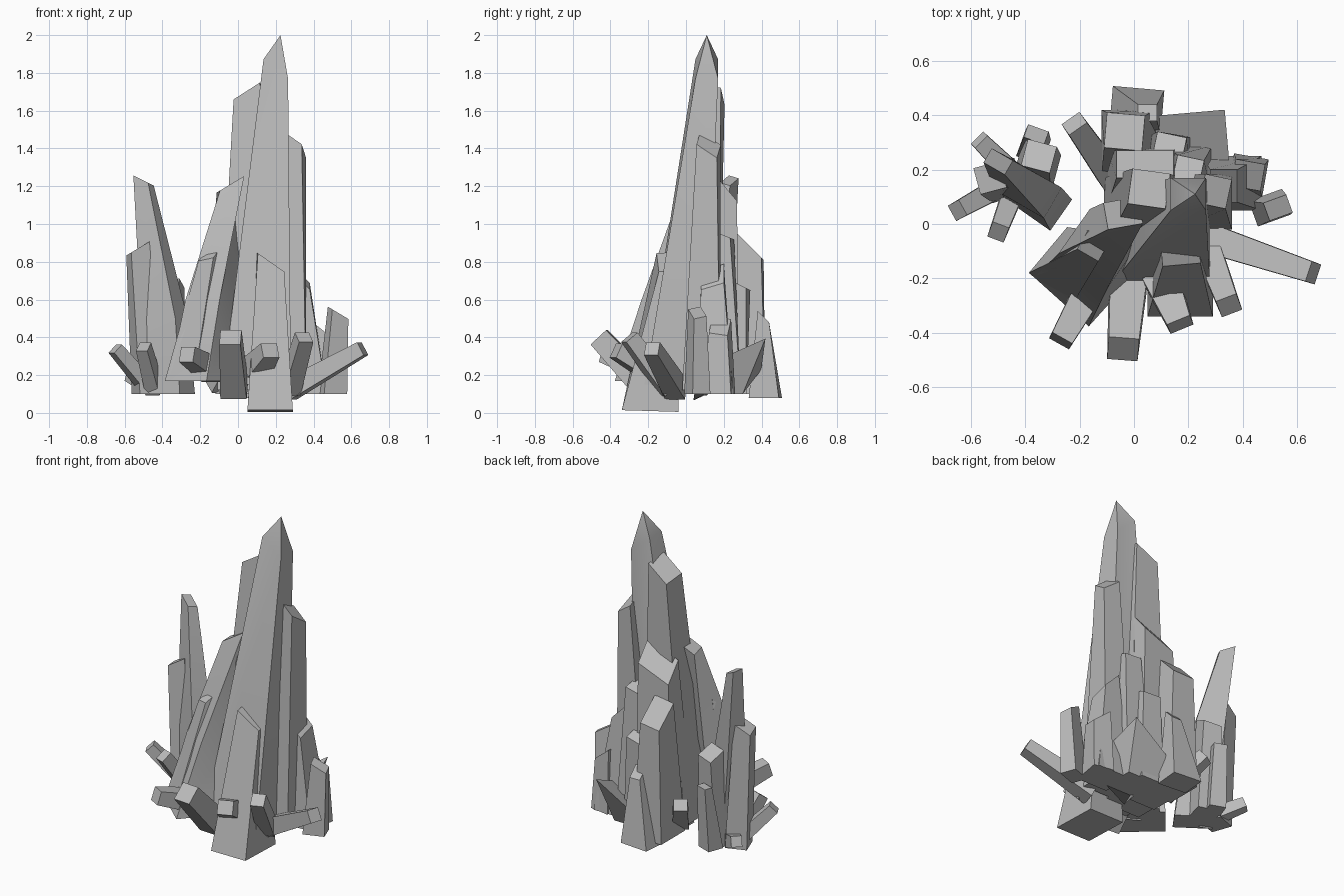
import bpy
import bmesh
from math import radians
from mathutils import Matrix, Vector

cube = bpy.data.objects.get("Cube")
if cube:
    bpy.data.objects.remove(cube, do_unlink=True)

# One grey stone colour
STONE = (.5, .5, .5, 1)
stone = bpy.data.materials.new("grey_stone")
stone.use_nodes = True
stone.diffuse_color = STONE
shader = stone.node_tree.nodes["Principled BSDF"]
shader.inputs["Base Color"].default_value = STONE
shader.inputs["Roughness"].default_value = .8

CORNERS = ((-.5, -.5), (.5, -.5), (.5, .5), (-.5, .5))


def ring(centre, size, turn=0, slope=(0, 0)):
    """Four corners of a level section; slope tilts it along x and y."""
    spin = Matrix.Rotation(radians(turn), 3, 'Z')
    points = []
    for u, v in CORNERS:
        p = spin @ Vector((u * size[0], v * size[1], 0))
        p.z = p.x * slope[0] + p.y * slope[1]
        points.append(p + Vector(centre))
    return points


def loft(name, *rings, peak=None):
    """Skin a closed crystal through its sections, with an optional point."""
    bm = bmesh.new()
    loops = [[bm.verts.new(p) for p in points] for points in rings]
    for low, high in zip(loops, loops[1:]):
        for i in range(len(low)):
            j = (i + 1) % len(low)
            bm.faces.new((low[i], low[j], high[j], high[i]))
    bm.faces.new(loops[0][::-1])
    cap = bm.faces.new(loops[-1])
    if peak:
        poked = bmesh.ops.poke(bm, faces=[cap])
        poked["verts"][0].co = peak
    bmesh.ops.recalc_face_normals(bm, faces=bm.faces[:])
    mesh = bpy.data.meshes.new(name)
    bm.to_mesh(mesh)
    bm.free()
    mesh.materials.append(stone)
    crystal = bpy.data.objects.new(name, mesh)
    bpy.context.collection.objects.link(crystal)
    bpy.ops.object.select_all(action='DESELECT')
    bpy.context.view_layer.objects.active = crystal
    crystal.select_set(True)
    bpy.ops.object.shade_smooth_by_angle(angle=radians(30))


def rod(name, start, tip, width, depth, taper=.8):
    """A short square crystal lying along the line from start to tip."""
    start, tip = Vector(start), Vector(tip)
    axis = (tip - start).normalized()
    side = axis.cross(Vector((0, 0, 1))).normalized()
    rise = side.cross(axis)

    def section(centre, scale):
        return [centre + (side * u * width + rise * v * depth) * scale
                for u, v in CORNERS]
    loft(name, section(start, 1), section(tip, taper))


# Central tall spires
loft("main_spire",
     ring((.1, -.06, .15), size=(.36, .32)),
     ring((.2, .11, 1.82), size=(.13, .12), slope=(-.8, 0)),
     peak=(.225, .11, 2))
loft("second_spire",
     ring((.03, .04, .12), size=(.28, .26)),
     ring((.055, .13, 1.69), size=(.14, .13), turn=-8, slope=(.6, -.3)))
loft("right_spire",
     ring((.26, .08, .12), size=(.2, .2)),
     ring((.3, .12, 1.42), size=(.1, .11), turn=-12, slope=(-.8, -.5)))
loft("front_spire",
     ring((.17, -.19, .01), size=(.24, .3), slope=(0, -.03)),
     ring((.17, -.09, .8), size=(.14, .12), turn=5, slope=(-.7, 0)))

# Twisted spire and its shoulder, leaning in from the front
loft("twisted_spire",
     ring((-.18, -.19, .17), size=(.27, .26), turn=-42),
     ring((-.13, -.09, .6), size=(.22, .2), turn=-35),
     ring((-.04, .04, 1.21), size=(.13, .1), turn=10, slope=(.6, 0)))
loft("twisted_spire_shoulder",
     ring((-.24, -.16, .17), size=(.2, .22), turn=-40),
     ring((-.15, -.08, .84), size=(.09, .08), turn=-30, slope=(.5, .5)))

# Back shards, stepping down away from the middle
loft("back_high_shard",
     ring((.03, .17, .1), size=(.26, .22)),
     ring((.04, .22, 1.14), size=(.21, .1), slope=(.4, -1.2)))
loft("back_middle_shard",
     ring((-.02, .3, .1), size=(.2, .24)),
     ring((-.035, .34, .88), size=(.14, .13), turn=-5, slope=(0, -1)))
loft("back_low_shard",
     ring((.01, .42, .08), size=(.19, .16), turn=-5),
     ring((.05, .41, .51), size=(.07, .06), slope=(0, -1)))
loft("back_side_shard",
     ring((.2, .19, .1), size=(.18, .2)),
     ring((.2, .2, .94), size=(.1, .09), turn=-12, slope=(0, -.4)))
loft("back_inner_shard",
     ring((.13, .22, .1), size=(.16, .2)),
     ring((.13, .28, .68), size=(.11, .1), turn=-12, slope=(0, -.5)))
loft("back_corner_plate",
     ring((.19, .2, .1), size=(.2, .2)),
     ring((.22, .23, .23), size=(.26, .36), turn=5, slope=(.6, .5)))

# Right-hand low shards
loft("right_low_shard",
     ring((.36, .15, .1), size=(.22, .2)),
     ring((.33, .14, .72), size=(.1, .12), slope=(-1, .3)))
loft("right_outer_shard",
     ring((.42, .18, .1), size=(.13, .14), turn=-10),
     ring((.42, .18, .46), size=(.11, .1), turn=-10, slope=(-.8, 0)))
loft("right_edge_shard",
     ring((.5, .06, .1), size=(.13, .1), turn=20),
     ring((.53, .06, .53), size=(.09, .07), turn=20, slope=(-.6, 0)))

# Separate cluster on the left
loft("cluster_spire",
     ring((-.35, .09, .1), size=(.2, .14), turn=-35),
     ring((-.39, .13, .5), size=(.21, .13), turn=-30),
     ring((-.5, .23, 1.23), size=(.09, .06), turn=-30, slope=(-.5, 0)))
loft("cluster_second_spire",
     ring((-.48, .16, .1), size=(.13, .13), turn=20),
     ring((-.53, .17, .87), size=(.1, .1), turn=15, slope=(.6, 0)))
loft("cluster_back_shard",
     ring((-.36, .2, .1), size=(.15, .15), turn=-15),
     ring((-.35, .25, .68), size=(.11, .1), turn=-15, slope=(0, -.5)))
loft("cluster_back_low_shard",
     ring((-.37, .28, .1), size=(.1, .1), turn=-20),
     ring((-.36, .33, .5), size=(.08, .05), turn=-20))
rod("cluster_left_rod", (-.47, .15, .13), (-.65, .05, .34), .08, .08)
rod("cluster_front_rod", (-.44, .13, .12), (-.5, -.03, .35), .08, .09)
rod("cluster_back_rod", (-.46, .2, .14), (-.57, .31, .2), .08, .08)

# Splayed rods around the foot
rod("front_rod", (-.02, -.2, .12), (-.04, -.46, .4), .14, .14)
rod("front_left_rod", (-.13, -.18, .22), (-.27, -.43, .31), .12, .12, taper=.7)
rod("front_right_rod", (.1, -.2, .24), (.17, -.37, .33), .13, .12, taper=.7)
rod("right_front_rod", (.27, -.09, .12), (.35, -.3, .4), .1, .1)
rod("right_long_rod", (.27, -.05, .12), (.66, -.18, .34), .11, .11, taper=.7)
rod("back_left_rod", (-.08, .17, .14), (-.22, .37, .36), .1, .09)
